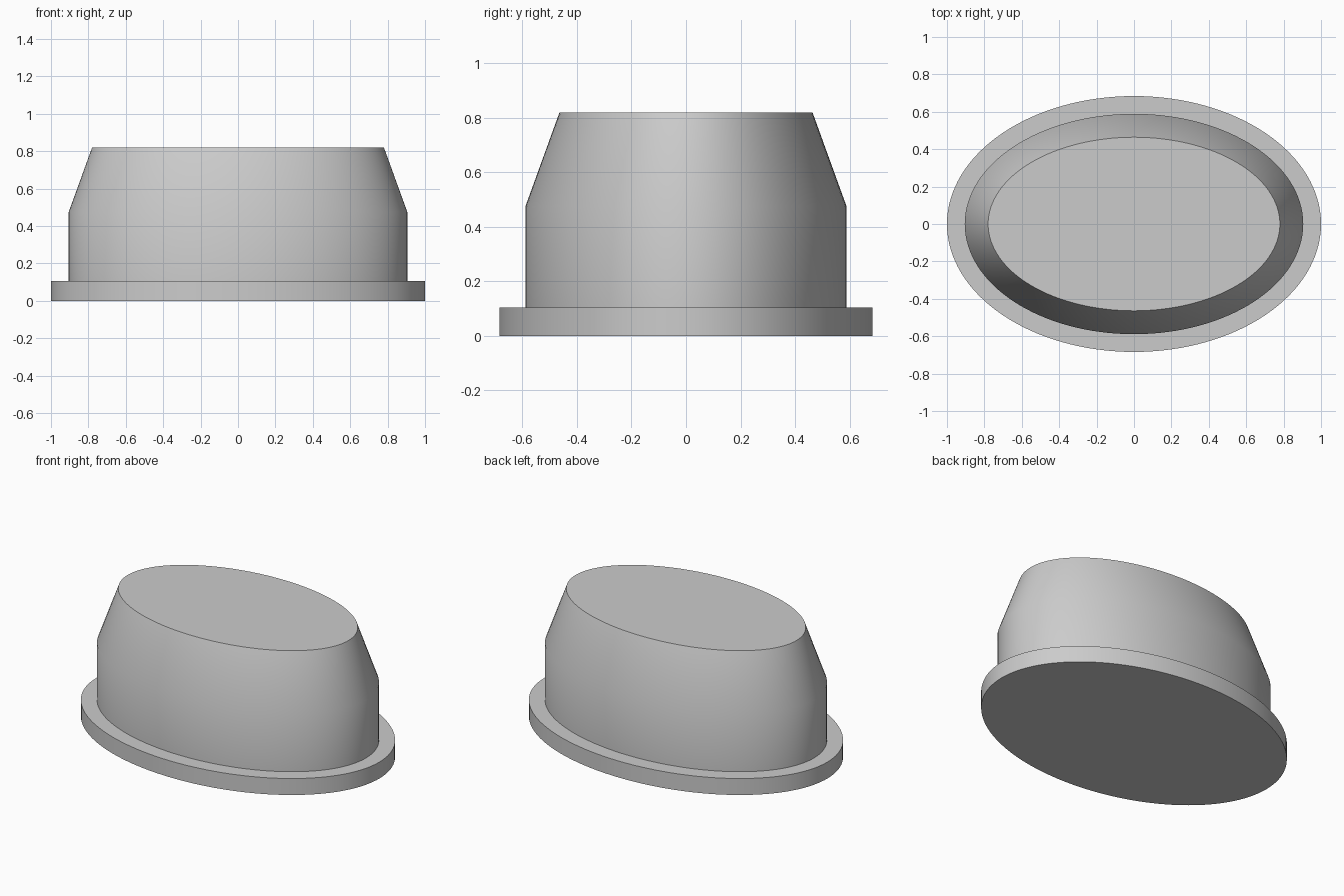
import bpy, bmesh, math

if "Cube" in bpy.data.objects:
    bpy.data.objects.remove(bpy.data.objects["Cube"])

SIDES = 128
grey = bpy.data.materials.new("plain grey")
grey.diffuse_color = (0.6, 0.6, 0.6, 1)
grey.use_nodes = True
grey.node_tree.nodes["Principled BSDF"].inputs["Base Color"].default_value = grey.diffuse_color


def oval_solid(name, profile):
    """Stack oval rings (half width, half depth, height) into a closed solid."""
    bm = bmesh.new()
    rings = []
    for rx, ry, z in profile:
        rings.append([bm.verts.new((rx * math.cos(a), ry * math.sin(a), z))
                      for a in (2 * math.pi * i / SIDES for i in range(SIDES))])
    for low, high in zip(rings, rings[1:]):
        for i in range(SIDES):
            j = (i + 1) % SIDES
            bm.faces.new((low[i], low[j], high[j], high[i]))
    bm.faces.new(rings[0][::-1])
    bm.faces.new(rings[-1])
    mesh = bpy.data.meshes.new(name)
    bm.to_mesh(mesh)
    bm.free()
    mesh.materials.append(grey)
    obj = bpy.data.objects.new(name, mesh)
    bpy.context.collection.objects.link(obj)
    bpy.ops.object.select_all(action='DESELECT')
    obj.select_set(True)
    bpy.context.view_layer.objects.active = obj
    bpy.ops.object.shade_smooth_by_angle(angle=math.radians(30))


# Flange, straight wall and tapered crown as one stepped solid
oval_solid("stepped_oval_plug", [
    (1.0, 0.684, 0.0),
    (1.0, 0.684, 0.105),
    (0.905, 0.589, 0.105),
    (0.905, 0.589, 0.475),
    (0.78, 0.464, 0.82),
])
